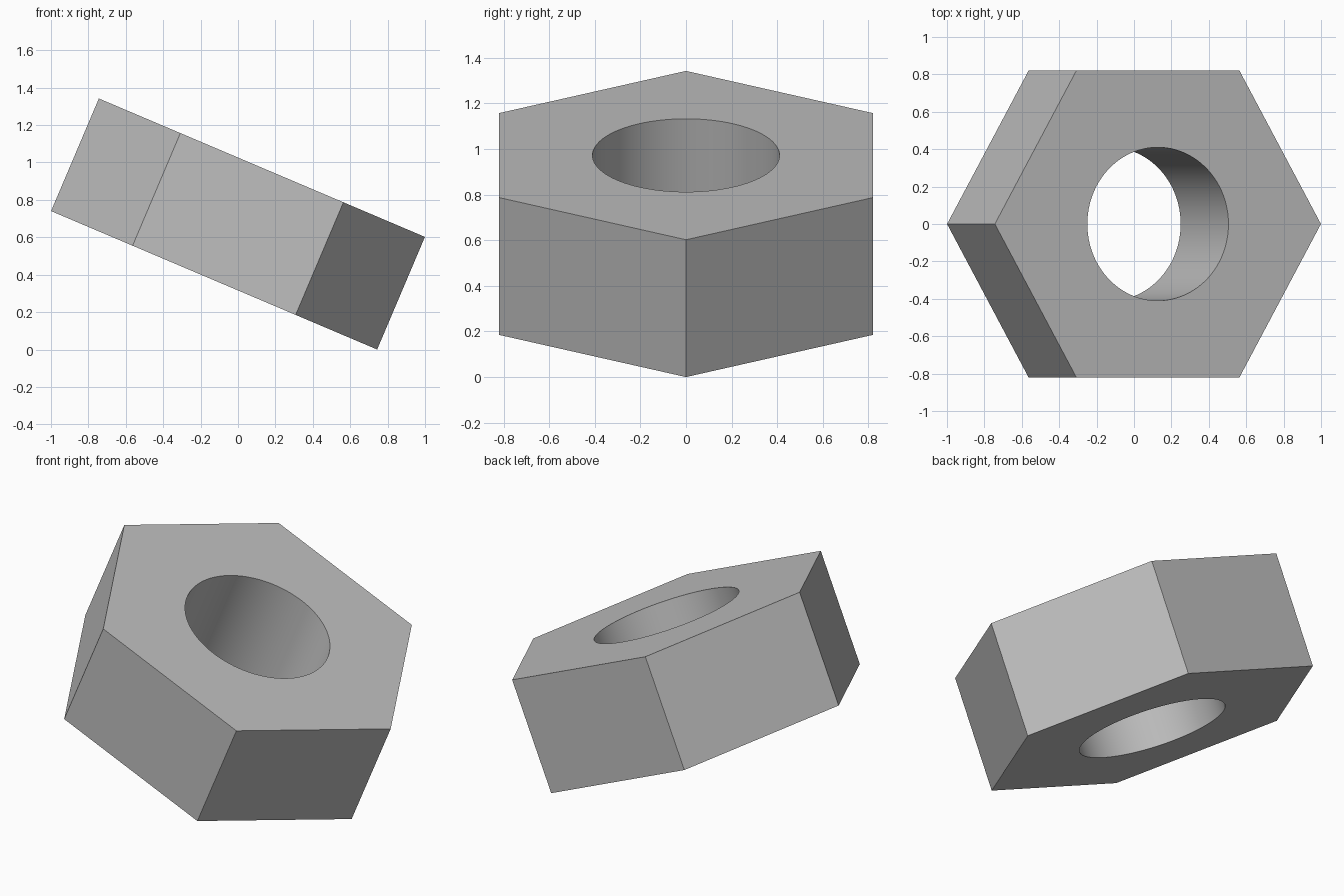
import bpy
from math import radians, sin, cos

cube = bpy.data.objects.get("Cube")
if cube:
    bpy.data.objects.remove(cube, do_unlink=True)

TILT = radians(23)
RADIUS, THICKNESS, HOLE_RADIUS = 0.947, 0.654, 0.41
CENTRE_Z = RADIUS * sin(TILT) + THICKNESS / 2 * cos(TILT)


def tilted_prism(name, sides, radius, depth):
    """Prism with a corner pointing along x, tipped down towards +x."""
    bpy.ops.mesh.primitive_cylinder_add(vertices=sides, radius=radius, depth=depth)
    obj = bpy.context.object
    obj.name = name
    # Turn a corner from +y to +x before tilting
    obj.rotation_euler = (0, 0, radians(90))
    bpy.ops.object.transform_apply(location=False, rotation=True, scale=False)
    obj.rotation_euler = (0, TILT, 0)
    obj.location = (0, 0, CENTRE_Z)
    return obj


# Plain grey metal
grey = bpy.data.materials.new("grey_metal")
grey.use_nodes = True
colour = (0.52, 0.52, 0.52, 1)
grey.diffuse_color = colour
grey.node_tree.nodes["Principled BSDF"].inputs["Base Color"].default_value = colour

# Hexagonal body and the round bore through it
bore = tilted_prism("bore_cutter", 96, HOLE_RADIUS, THICKNESS * 2)
bore.hide_render = True
bore.data.materials.append(grey)
nut = tilted_prism("hex_nut", 6, RADIUS, THICKNESS)
nut.data.materials.append(grey)

cut = nut.modifiers.new("bore", 'BOOLEAN')
cut.operation = 'DIFFERENCE'
cut.solver = 'EXACT'
cut.object = bore
bpy.ops.object.modifier_apply(modifier=cut.name)
bpy.data.objects.remove(bore, do_unlink=True)

# Smooth bore wall, crisp outer edges
bpy.ops.object.shade_smooth_by_angle(angle=radians(30))
